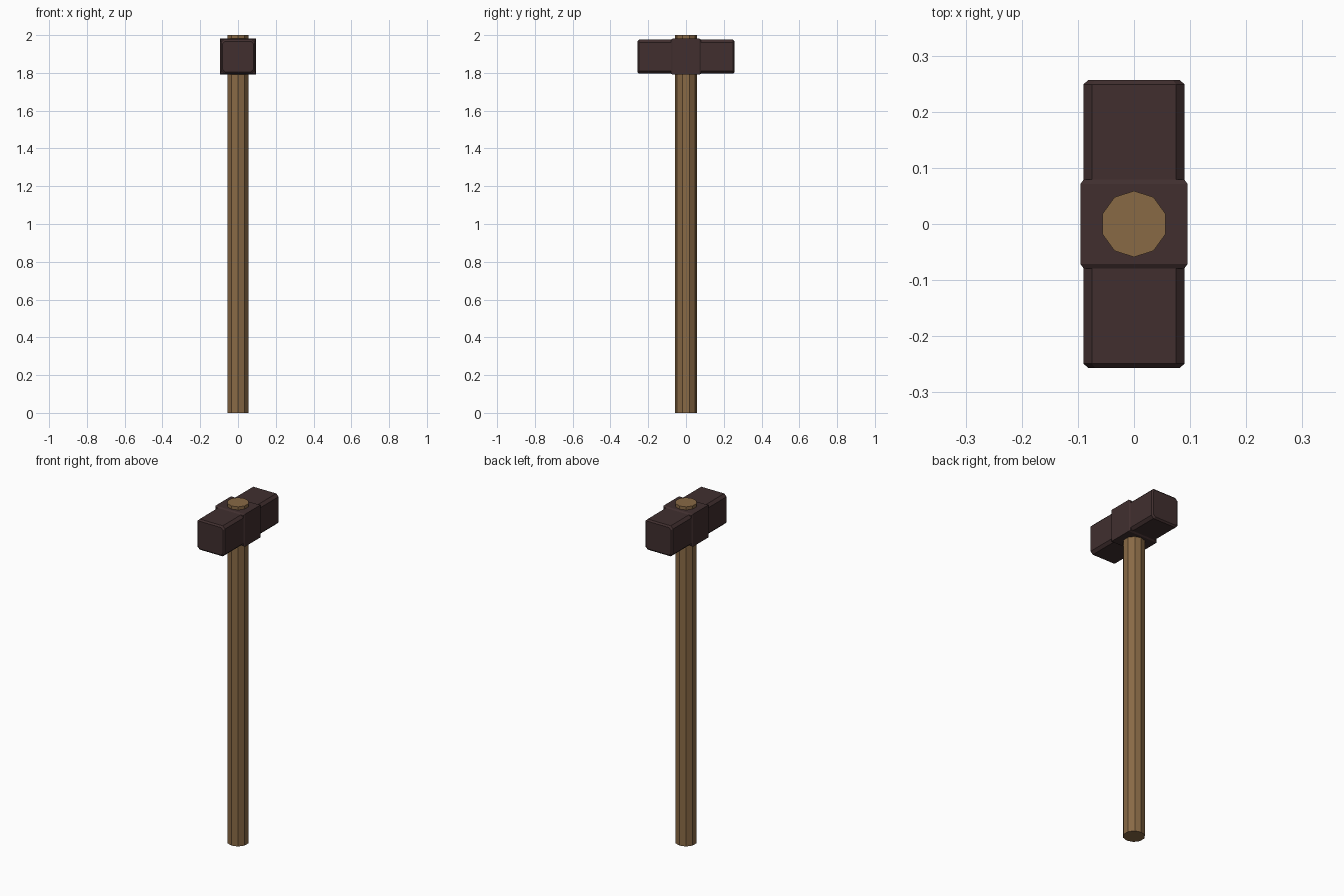
import bpy, bmesh

if "Cube" in bpy.data.objects:
    bpy.data.objects.remove(bpy.data.objects["Cube"])

HEAD_Z = 1.886


def material(name, color):
    m = bpy.data.materials.new(name)
    m.diffuse_color = (*color, 1)
    m.use_nodes = True
    m.node_tree.nodes["Principled BSDF"].inputs["Base Color"].default_value = m.diffuse_color
    return m


def finish(bm, name, mat):
    bmesh.ops.recalc_face_normals(bm, faces=bm.faces[:])
    mesh = bpy.data.meshes.new(name)
    bm.to_mesh(mesh)
    bm.free()
    mesh.materials.append(mat)
    obj = bpy.data.objects.new(name, mesh)
    bpy.context.collection.objects.link(obj)
    return obj


def loft(name, sections, mat):
    """Join square sections (y, half width, corner chamfer) along y."""
    bm = bmesh.new()
    rings = []
    for y, h, c in sections:
        ring = []
        for sx, sz in ((1, 1), (-1, 1), (-1, -1), (1, -1)):
            corner = [(sx * h, sz * (h - c)), (sx * (h - c), sz * h)]
            if sx * sz < 0:
                corner.reverse()
            if c == 0:
                corner = corner[:1]
            ring += [bm.verts.new((x, y, HEAD_Z + z)) for x, z in corner]
        rings.append(ring)
    n = len(rings[0])
    for a, b in zip(rings, rings[1:]):
        for i in range(n):
            j = (i + 1) % n
            bm.faces.new((a[i], a[j], b[j], b[i]))
    bm.faces.new(rings[0])
    bm.faces.new(rings[-1])
    return finish(bm, name, mat)


wood = material("wood", (0.25, 0.143, 0.06))
iron = material("dark_iron", (0.052, 0.028, 0.028))

# Ten-sided handle running through the head
bm = bmesh.new()
bmesh.ops.create_cone(bm, cap_ends=True, segments=10, radius1=0.059,
                      radius2=0.059, depth=2)
bmesh.ops.translate(bm, verts=bm.verts[:], vec=(0, 0, 1))
finish(bm, "handle", wood)

# Head bar with chamfered long edges and striking faces
loft("hammer_head", [(-0.257, 0.081, 0.012), (-0.249, 0.09, 0.015),
                     (0.249, 0.09, 0.015), (0.257, 0.081, 0.012)], iron)

# Slightly wider collar around the eye, bevelled towards the bar
loft("head_collar", [(-0.079, 0.09, 0), (-0.071, 0.0955, 0),
                     (0.071, 0.0955, 0), (0.079, 0.09, 0)], iron)
